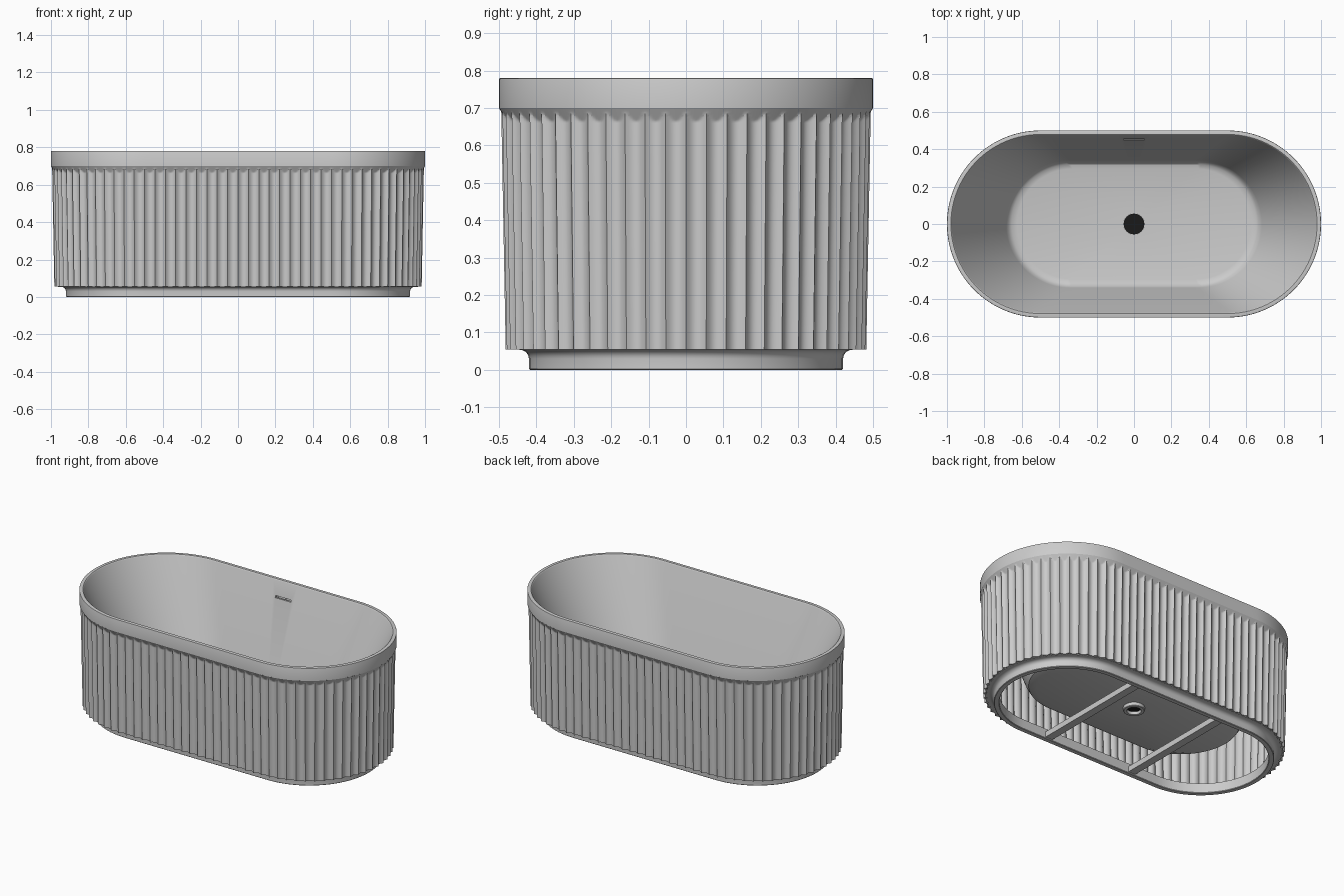
import bpy, bmesh, math

if "Cube" in bpy.data.objects:
    bpy.data.objects.remove(bpy.data.objects["Cube"])

H = 0.5               # half length of the straight sides
RIBS_S, RIBS_A = 18, 28   # flutes per straight side and per rounded end


def spine(ns, na):
    """Stadium samples: (side factor, normal x, normal y), counter-clockwise."""
    pts = []
    for sgn in (1, -1):
        for i in range(ns):
            pts.append((sgn * (2 * i / ns - 1), 0.0, -sgn))
        for i in range(na):
            a = -math.pi / 2 + math.pi * i / na
            pts.append((sgn, sgn * math.cos(a), sgn * math.sin(a)))
    return pts


def ring(sp, h, r, z):
    """Stadium ring; h = 0 gives a round ring; r may be a function of index."""
    out = []
    for i, (s, nx, ny) in enumerate(sp):
        if h == 0:
            x, y = s * 0.3 + nx * 0.3, ny * 0.3
            k = r / math.hypot(x, y)
            out.append((x * k, y * k, z))
        else:
            rr = r(i) if callable(r) else r
            out.append((s * h + nx * rr, ny * rr, z))
    return out


def loft(name, rings, angle=30):
    """Closed tube-like solid through a loop of rings."""
    bm = bmesh.new()
    rows = [[bm.verts.new(p) for p in rg] for rg in rings]
    n = len(rows[0])
    for j, a in enumerate(rows):
        b = rows[(j + 1) % len(rows)]
        for i in range(n):
            k = (i + 1) % n
            bm.faces.new((a[i], a[k], b[k], b[i]))
    bmesh.ops.recalc_face_normals(bm, faces=bm.faces)
    me = bpy.data.meshes.new(name)
    bm.to_mesh(me)
    bm.free()
    ob = bpy.data.objects.new(name, me)
    bpy.context.collection.objects.link(ob)
    smooth(ob, angle)
    return ob


def smooth(ob, angle=30):
    bpy.ops.object.select_all(action='DESELECT')
    bpy.context.view_layer.objects.active = ob
    ob.select_set(True)
    bpy.ops.object.shade_smooth_by_angle(angle=math.radians(angle))


def box(name, loc, size):
    bpy.ops.mesh.primitive_cube_add(size=1, location=loc)
    ob = bpy.context.object
    ob.name = name
    ob.scale = size
    bpy.ops.object.transform_apply(location=False, rotation=False, scale=True)
    return ob


# Basin with rim band: inside surface, lip, band, then underside back to the drain
plain = spine(24, 48)
basin_profile = [
    (0, 0.055, 0.168), (0.33, 0.295, 0.17), (0.336, 0.318, 0.176),
    (0.34, 0.332, 0.19), (0.343, 0.341, 0.212), (H, 0.474, 0.774),
    (H, 0.476, 0.778), (H, 0.479, 0.78), (H, 0.496, 0.78), (H, 0.499, 0.779),
    (H, 0.5, 0.776), (H, 0.5, 0.70), (0.482, 0.468, 0.70),
    (0.35, 0.355, 0.20), (0.345, 0.34, 0.17), (0.335, 0.305, 0.155),
    (0, 0.055, 0.155)]
basin = loft("basin", [ring(plain, *p) for p in basin_profile])

# Overflow slot cut in the back wall
cutter = box("slot_cutter", (0, 0.45, 0.68), (0.11, 0.06, 0.013))
cutter.hide_render = True
mod = basin.modifiers.new("slot", 'BOOLEAN')
mod.operation = 'DIFFERENCE'
mod.solver = 'EXACT'
mod.object = cutter
bpy.context.view_layer.objects.active = basin
bpy.ops.object.modifier_apply(modifier=mod.name)
bpy.data.objects.remove(cutter)

# Fluted skirt: concave flutes that run out to the rim at the top
SEG, DEPTH, TOP = 8, 0.015, 0.70
fluted = spine(RIBS_S * SEG, RIBS_A * SEG)


def flute_radius(z, inset=0.0):
    ridge = 0.482 + 0.012 * (z - 0.055) / 0.645

    def r(i):
        t = (i % SEG) / SEG
        groove = ridge - DEPTH * 4 * t * (1 - t)
        run_out = 0.5 - 0.021 * (TOP - z) / 0.035
        return max(groove, run_out) - inset
    return r


levels = [0.055, 0.65] + [0.66 + 0.004 * i for i in range(11)]
outer = [ring(fluted, H, flute_radius(z), z) for z in levels]
inner = [ring(fluted, H, flute_radius(z, 0.012), z) for z in (0.69, 0.66, 0.055)]
loft("fluted_skirt", outer + inner)

# Recessed plinth with a cove under the skirt
plinth_profile = [(0.462, 0.062), (0.462, 0.054), (0.446, 0.054)]
for i in range(1, 6):
    a = math.pi / 2 * i / 5
    plinth_profile.append((0.446 - 0.026 * math.sin(a), 0.030 + 0.024 * math.cos(a)))
plinth_profile += [(0.42, 0.003), (0.417, 0), (0.392, 0), (0.389, 0.003), (0.389, 0.062)]
loft("plinth", [ring(plain, H, r, z) for r, z in plinth_profile])

# Cross bars under the tub
for side, x in (("left", -0.31), ("right", 0.31)):
    box(side + "_cross_bar", (x, 0, 0.025), (0.05, 0.80, 0.035))

# Drain collar below the floor
collar = [(0.052, 0.166), (0.062, 0.158), (0.062, 0.135), (0.058, 0.132),
          (0.042, 0.132), (0.040, 0.136), (0.040, 0.15), (0.052, 0.155)]
circle = spine(12, 12)
loft("drain_collar", [ring(circle, 0, r, z) for r, z in collar])

# Dark drain plug
bpy.ops.mesh.primitive_cylinder_add(vertices=48, radius=0.0545, depth=0.012,
                                    location=(0, 0, 0.161))
plug = bpy.context.object
plug.name = "drain_plug"
smooth(plug)
dark = bpy.data.materials.new("dark")
dark.diffuse_color = (0.01, 0.01, 0.01, 1)
dark.use_nodes = True
dark.node_tree.nodes["Principled BSDF"].inputs["Base Color"].default_value = dark.diffuse_color
plug.data.materials.append(dark)
